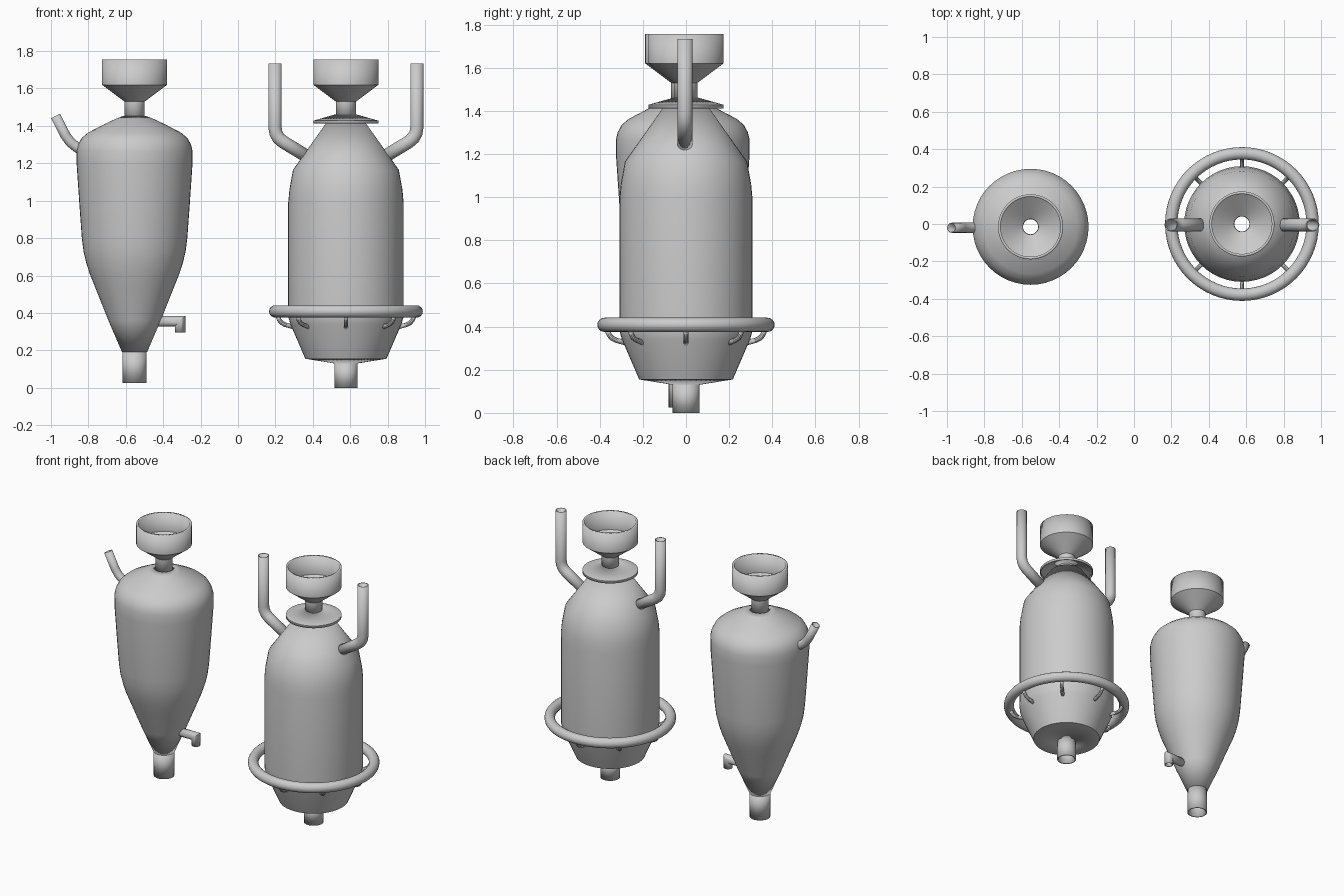
import bpy, bmesh
from math import sin, cos, tau, pi, radians
from mathutils import Vector

if "Cube" in bpy.data.objects:
    bpy.data.objects.remove(bpy.data.objects["Cube"])

SEG = 48


def skin(name, rings, wall):
    """Join equal rings into an open shell, then thicken it inwards."""
    bm = bmesh.new()
    rows = [[bm.verts.new(p) for p in ring] for ring in rings]
    n = len(rows[0])
    for a, b in zip(rows, rows[1:]):
        for j in range(n):
            k = (j + 1) % n
            bm.faces.new((a[j], a[k], b[k], b[j]))
    me = bpy.data.meshes.new(name)
    bm.to_mesh(me)
    bm.free()
    ob = bpy.data.objects.new(name, me)
    bpy.context.collection.objects.link(ob)
    mod = ob.modifiers.new("wall", 'SOLIDIFY')
    mod.thickness = wall
    mod.offset = -1
    smooth(ob)
    return ob


def smooth(ob):
    bpy.ops.object.select_all(action='DESELECT')
    ob.select_set(True)
    bpy.context.view_layer.objects.active = ob
    bpy.ops.object.shade_smooth_by_angle(angle=radians(28))


def lathe(name, centre, profile, wall=0.012):
    """Turn (radius, height) points, listed bottom to top, around a centre."""
    cx, cy = centre
    rings = [[(cx + r * cos(tau * j / SEG), cy + r * sin(tau * j / SEG), z)
              for j in range(SEG)] for r, z in profile]
    return skin(name, rings, wall)


def tube(name, centre, path, radius, angle=0.0, sides=20, wall=0.006):
    """Mitred pipe along (distance, height) points in a vertical plane."""
    u_axis = Vector((cos(angle), sin(angle), 0))
    v_axis = Vector((-sin(angle), cos(angle), 0))
    pts = [Vector(p) for p in path]
    norms = []
    for a, b in zip(pts, pts[1:]):
        d = (b - a).normalized()
        norms.append(Vector((d.y, -d.x)))
    rings = []
    for i, p in enumerate(pts):
        n1, n2 = norms[max(i - 1, 0)], norms[min(i, len(norms) - 1)]
        m = (n1 + n2) / (1 + n1.dot(n2))
        ring = []
        for j in range(sides):
            t = tau * j / sides
            q = p + m * (radius * cos(t))
            ring.append(Vector((*centre, 0)) + u_axis * q.x
                        + v_axis * (radius * sin(t)) + Vector((0, 0, q.y)))
        rings.append(ring)
    return skin(name, rings, wall)


LEFT, RIGHT = (-0.553, -0.015), (0.577, 0.0)

# Open hoppers with necks on both vessels
for side, c, base in (("left", LEFT, 1.42), ("right", RIGHT, 1.44)):
    lathe(side + "_hopper", c, [(0.054, base), (0.054, 1.53),
                                (0.174, 1.62), (0.174, 1.755)], 0.014)

# Left vessel: tapering body and outlet
lathe("left_body", LEFT, [
    (0.067, 0.19), (0.14, 0.36), (0.214, 0.545), (0.24, 0.61), (0.259, 0.67),
    (0.273, 0.73), (0.282, 0.80), (0.295, 0.98), (0.31, 1.20), (0.31, 1.265),
    (0.302, 1.30), (0.283, 1.335), (0.25, 1.363), (0.16, 1.41),
    (0.10, 1.438), (0.064, 1.452)])
lathe("left_outlet", LEFT, [(0.065, 0.025), (0.065, 0.20)], 0.008)

# Left vessel: bent inlet and elbow tap
tube("left_inlet", (LEFT[0], -0.02),
     [(0.24, 1.24), (0.315, 1.29), (0.345, 1.315), (0.37, 1.35), (0.422, 1.453)],
     0.027, pi)
tube("left_tap", LEFT, [(0.12, 0.355), (0.243, 0.355), (0.243, 0.295)], 0.028)

# Right vessel: body, outlet and cap
lathe("right_body", RIGHT, [
    (0.062, 0.13), (0.217, 0.155), (0.297, 0.34), (0.307, 0.375), (0.309, 0.42),
    (0.309, 0.985), (0.302, 1.06), (0.283, 1.165), (0.108, 1.412)])
lathe("right_outlet", RIGHT, [(0.062, 0.0), (0.062, 0.14)], 0.008)
lathe("right_cap", RIGHT, [(0.174, 1.412), (0.174, 1.428), (0.054, 1.462)], 0.006)

# Right vessel: pair of tall stacks
for name, a in (("right_stack", 0), ("left_stack", pi)):
    tube(name, (RIGHT[0], -0.005),
         [(0.205, 1.235), (0.335, 1.314), (0.36, 1.335), (0.374, 1.36),
          (0.379, 1.39), (0.379, 1.733)], 0.035, a)

# Ring main with feed nozzles
bpy.ops.mesh.primitive_torus_add(
    location=(*RIGHT, 0.408), major_radius=0.378, minor_radius=0.033,
    major_segments=64, minor_segments=16)
ring = bpy.context.object
ring.name = "ring_main"
smooth(ring)
for i in range(8):
    tube(f"nozzle_{i + 1}", RIGHT,
         [(0.37, 0.395), (0.356, 0.362), (0.344, 0.347), (0.325, 0.337), (0.28, 0.325)],
         0.012, tau * i / 8, 10, 0.003)
